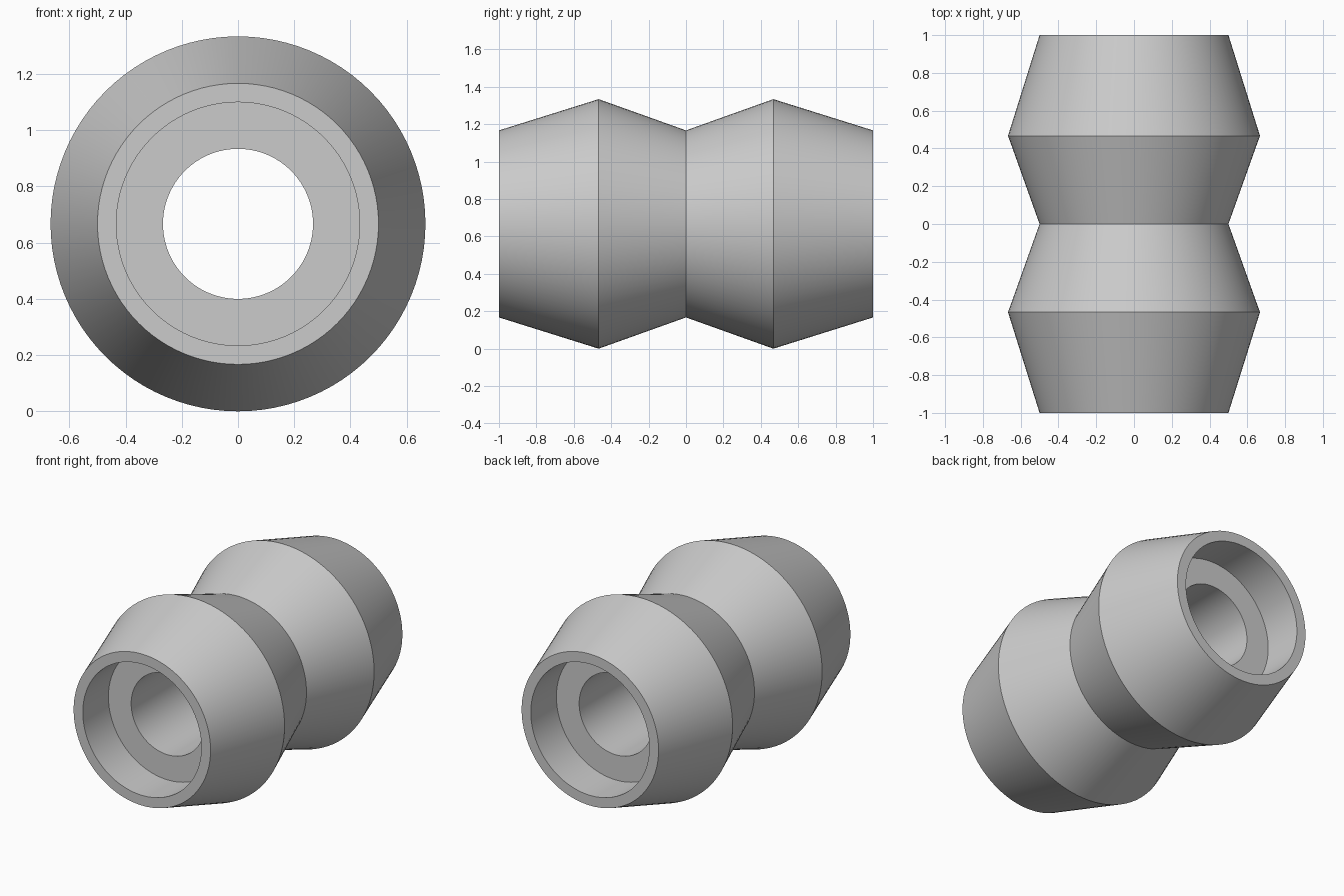
import bpy, bmesh, math
from mathutils import Vector

cube = bpy.data.objects.get("Cube")
if cube:
    bpy.data.objects.remove(cube, do_unlink=True)

SEGMENTS = 96
RIDGE, RIM, RECESS, BORE = 0.667, 0.5, 0.433, 0.267
RIDGE_Y, FLOOR_Y = 0.467, 0.733

# Material
steel = bpy.data.materials.new("light grey")
steel.use_nodes = True
grey = (0.6, 0.6, 0.6, 1)
steel.diffuse_color = grey
steel.node_tree.nodes["Principled BSDF"].inputs["Base Color"].default_value = grey

# Half cross-section (radius, y): waist, ridge, rim, counterbore, bore
half = [(RIDGE, RIDGE_Y), (RIM, 1), (RECESS, 1), (RECESS, FLOOR_Y), (BORE, FLOOR_Y)]
mirrored = [(r, -y) for r, y in reversed(half)]
profile = [(RIM, 0)] + half + mirrored

# Revolve the closed section around the y axis
bm = bmesh.new()
verts = [bm.verts.new((r, y, 0)) for r, y in profile]
edges = [bm.edges.new((v, verts[(i + 1) % len(verts)])) for i, v in enumerate(verts)]
bmesh.ops.spin(bm, geom=verts + edges, cent=Vector(), axis=Vector((0, 1, 0)),
               angle=math.tau, steps=SEGMENTS, use_duplicate=False)
bmesh.ops.remove_doubles(bm, verts=bm.verts, dist=0.0005)
bmesh.ops.recalc_face_normals(bm, faces=bm.faces)

mesh = bpy.data.meshes.new("coupling_sleeve")
bm.to_mesh(mesh)
bm.free()
mesh.materials.append(steel)
sleeve = bpy.data.objects.new("coupling_sleeve", mesh)
sleeve.location.z = RIDGE
bpy.context.collection.objects.link(sleeve)

# Smooth walls with crisp ridges
bpy.ops.object.select_all(action="DESELECT")
sleeve.select_set(True)
bpy.context.view_layer.objects.active = sleeve
bpy.ops.object.shade_smooth_by_angle(angle=math.radians(20))
